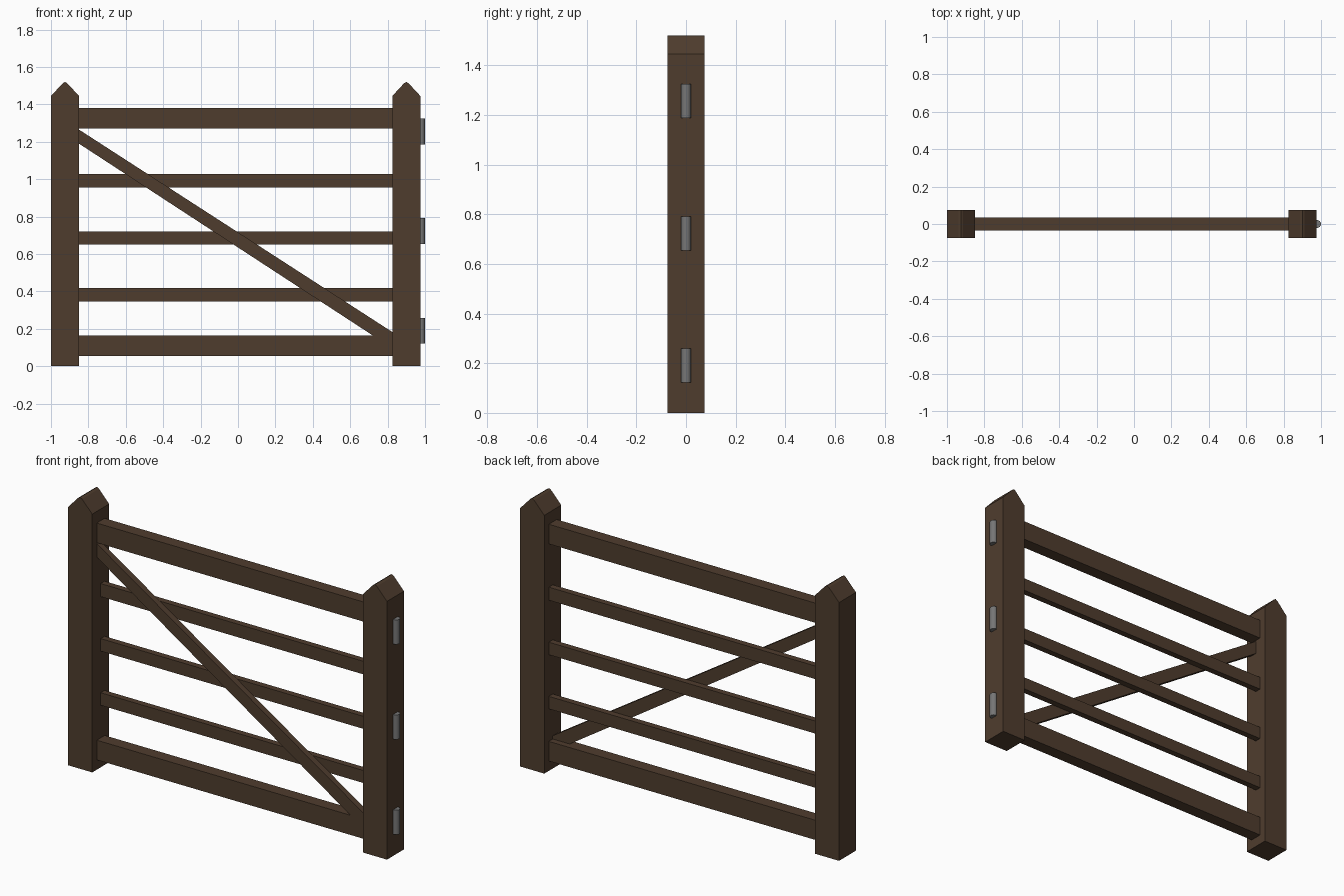
import bpy, bmesh

if "Cube" in bpy.data.objects:
    bpy.data.objects.remove(bpy.data.objects["Cube"])


def material(name, colour):
    m = bpy.data.materials.new(name)
    m.diffuse_color = (*colour, 1)
    m.use_nodes = True
    m.node_tree.nodes["Principled BSDF"].inputs["Base Color"].default_value = m.diffuse_color
    return m


wood = material("dark brown wood", (0.078, 0.046, 0.027))
metal = material("grey metal", (0.18, 0.18, 0.18))


def finish(name, bm, mat):
    bmesh.ops.recalc_face_normals(bm, faces=bm.faces)
    me = bpy.data.meshes.new(name)
    bm.to_mesh(me)
    bm.free()
    me.materials.append(mat)
    ob = bpy.data.objects.new(name, me)
    bpy.context.collection.objects.link(ob)
    return ob


def extrude_profile(name, points, y0, y1):
    """Extrude an (x, z) outline from y0 to y1."""
    bm = bmesh.new()
    face = bm.faces.new([bm.verts.new((x, y0, z)) for x, z in points])
    new = bmesh.ops.extrude_face_region(bm, geom=[face])["geom"]
    verts = [v for v in new if isinstance(v, bmesh.types.BMVert)]
    bmesh.ops.translate(bm, verts=verts, vec=(0, y1 - y0, 0))
    return finish(name, bm, wood)


LEFT, RIGHT = -0.85, 0.825   # inner faces of the posts

# Posts with a blunted ridge on top
for name, cx in (("left_post", -0.925), ("right_post", 0.90)):
    half = [(0.075, 0), (0.075, 1.445), (0.012, 1.513)]
    outline = ([(cx + x, z) for x, z in half] + [(cx, 1.52)]
               + [(cx - x, z) for x, z in reversed(half)])
    extrude_profile(name, outline, -0.075, 0.075)

# Rails: thick at top and bottom, thin ones set to the back
rails = [("bottom_rail", 0.055, 0.165, -0.035),
         ("lower_rail", 0.347, 0.417, 0.0),
         ("middle_rail", 0.65, 0.72, 0.0),
         ("upper_rail", 0.955, 1.028, 0.0),
         ("top_rail", 1.27, 1.38, -0.035)]
for name, z0, z1, y0 in rails:
    extrude_profile(name, [(LEFT, z0), (RIGHT, z0), (RIGHT, z1), (LEFT, z1)],
                    y0, 0.035)

# Diagonal brace in front of the thin rails, cut to fit above the bottom rail
extrude_profile("diagonal_brace",
                [(LEFT, 1.19), (0.72, 0.165), (RIGHT, 0.165),
                 (RIGHT, 0.183), (LEFT, 1.265)], -0.035, 0.0)

# Hinge barrels on the outside of the right post
for name, z in (("lower_hinge", 0.19), ("middle_hinge", 0.723), ("upper_hinge", 1.255)):
    bpy.ops.mesh.primitive_cylinder_add(vertices=16, radius=0.021, depth=0.137,
                                        location=(0.979, 0, z))
    ob = bpy.context.object
    ob.name = name
    ob.data.materials.append(metal)
    bpy.ops.object.shade_smooth_by_angle()
